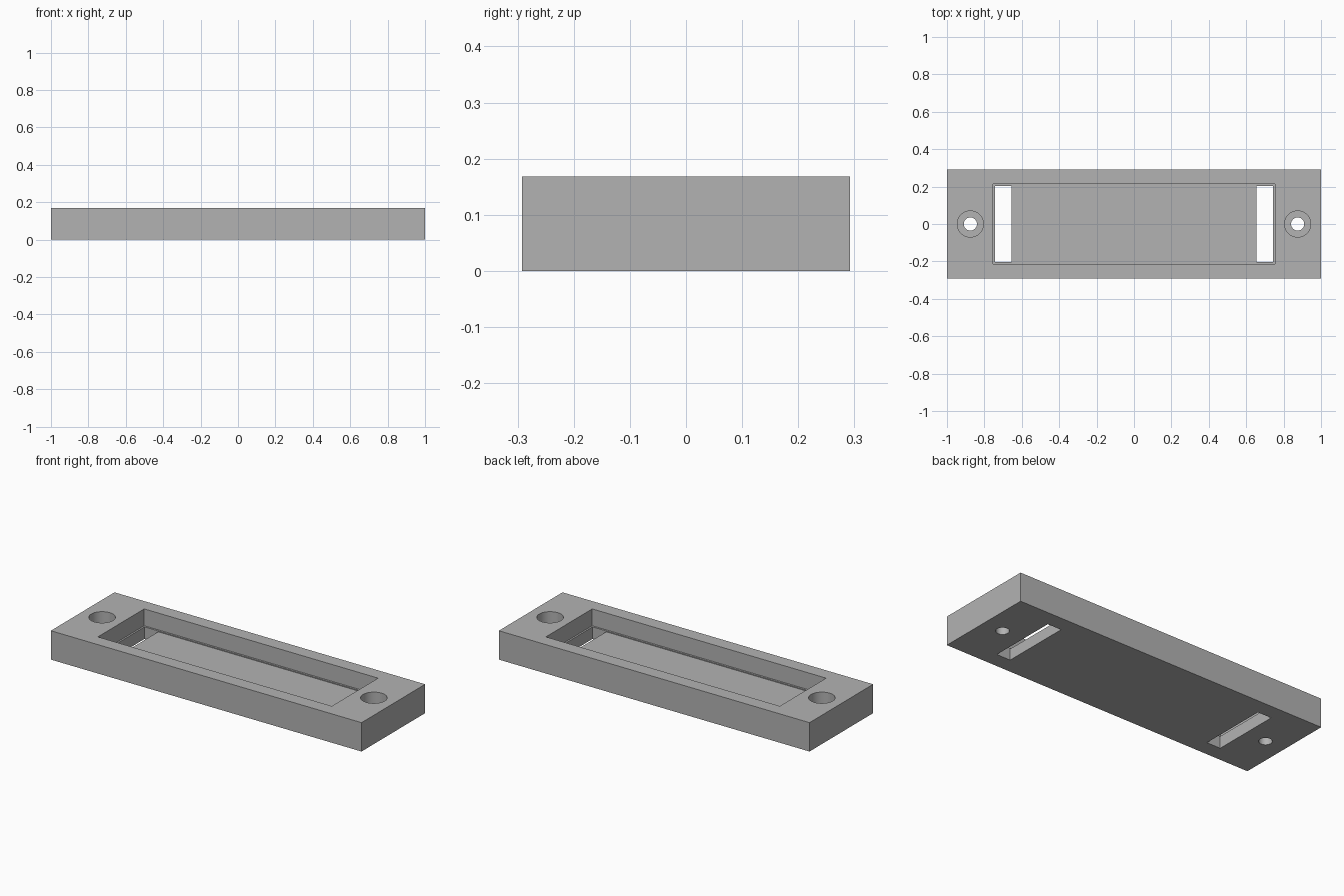
import bpy

if "Cube" in bpy.data.objects:
    bpy.data.objects.remove(bpy.data.objects["Cube"], do_unlink=True)

HEIGHT = 0.168
LEDGE = 0.07       # level of the pocket ledge and screw seats
FLOOR = 0.065      # level of the pocket floor
OVER = 0.05        # how far cutters run past the surface

grey = bpy.data.materials.new("plain_grey")
grey.use_nodes = True
colour = (0.45, 0.45, 0.45, 1)
grey.diffuse_color = colour
grey.node_tree.nodes["Principled BSDF"].inputs["Base Color"].default_value = colour


def box(name, x0, x1, half_y, z0, z1):
    bpy.ops.mesh.primitive_cube_add(size=1, location=((x0 + x1) / 2, 0, (z0 + z1) / 2))
    ob = bpy.context.object
    ob.name = name
    ob.scale = (x1 - x0, 2 * half_y, z1 - z0)
    bpy.ops.object.transform_apply(location=True, rotation=False, scale=True)
    ob.data.materials.append(grey)
    return ob


def drill(name, x, radius, z0):
    top = HEIGHT + OVER
    bpy.ops.mesh.primitive_cylinder_add(vertices=48, radius=radius, depth=top - z0,
                                        location=(x, 0, (top + z0) / 2))
    ob = bpy.context.object
    ob.name = name
    ob.data.materials.append(grey)
    return ob


def cut(body, cutter):
    cutter.hide_render = True
    mod = body.modifiers.new(cutter.name, "BOOLEAN")
    mod.operation = "DIFFERENCE"
    mod.solver = "EXACT"
    mod.object = cutter
    bpy.context.view_layer.objects.active = body
    bpy.ops.object.modifier_apply(modifier=mod.name)
    bpy.data.objects.remove(cutter, do_unlink=True)


# Solid block
plate = box("mounting_plate", -1, 1, 0.2925, 0, HEIGHT)

# Pocket with a narrow ledge around its floor
cut(plate, box("pocket_cutter", -0.753, 0.753, 0.213, LEDGE, HEIGHT + OVER))
cut(plate, box("floor_cutter", -0.743, 0.743, 0.202, FLOOR, LEDGE + OVER))

for side in (-1, 1):
    # Slot through the floor at each end
    x0, x1 = sorted((side * 0.655, side * 0.743))
    cut(plate, box("slot_cutter", x0, x1, 0.202, -OVER, LEDGE + OVER))
    # Counterbored screw hole
    cut(plate, drill("seat_cutter", side * 0.875, 0.07, LEDGE))
    cut(plate, drill("screw_cutter", side * 0.875, 0.035, -OVER))

# Smooth hole walls, sharp edges elsewhere
bpy.ops.object.select_all(action="DESELECT")
plate.select_set(True)
bpy.context.view_layer.objects.active = plate
bpy.ops.object.shade_smooth_by_angle()
